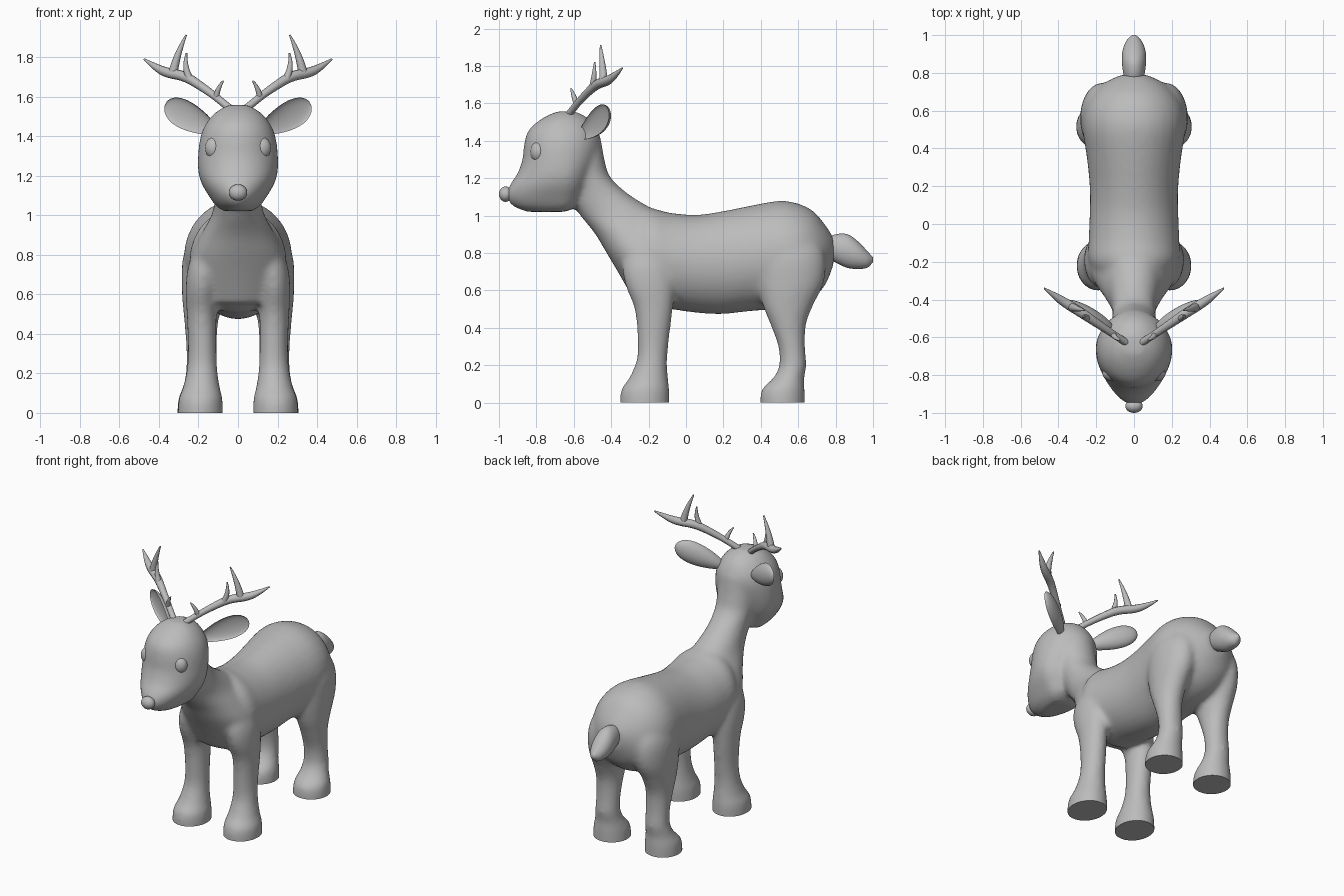
import bpy, bmesh, math
from mathutils import Vector

cube = bpy.data.objects.get("Cube")
if cube:
    bpy.data.objects.remove(cube, do_unlink=True)

TONE = 0.5
grey = bpy.data.materials.new("plain grey")
grey.use_nodes = True
grey.diffuse_color = (TONE, TONE, TONE, 1)
for node in grey.node_tree.nodes:
    if node.type == 'BSDF_PRINCIPLED':
        node.inputs["Base Color"].default_value = (TONE, TONE, TONE, 1)


def add_object(name, data):
    obj = bpy.data.objects.new(name, data)
    bpy.context.scene.collection.objects.link(obj)
    return obj


def finish(obj):
    """Smooth shading with sharp corners kept, and the single colour."""
    obj.data.materials.clear()
    obj.data.materials.append(grey)
    obj.data.shade_smooth()
    obj.data.set_sharp_from_angle(angle=math.radians(50))


def bake(obj):
    """Replace an object by its evaluated mesh."""
    bpy.context.view_layer.update()
    depsgraph = bpy.context.evaluated_depsgraph_get()
    mesh = bpy.data.meshes.new_from_object(obj.evaluated_get(depsgraph))
    name = obj.name
    bpy.data.objects.remove(obj, do_unlink=True)
    return add_object(name, mesh)


def refine(rows, steps=4):
    """Catmull-Rom rows between the given cross-sections."""
    rows = [Vector(r) for r in rows]
    out = []
    for i in range(len(rows) - 1):
        b, c = rows[i], rows[i + 1]
        a, d = rows[max(i - 1, 0)], rows[min(i + 2, len(rows) - 1)]
        for k in range(steps):
            t = k / steps
            out.append(b + (c - a) * t / 2 + (a * 2 - b * 5 + c * 4 - d) * t * t / 2
                       + (b * 3 - a - c * 3 + d) * t ** 3 / 2)
    return out + [rows[-1]]


def loft(bm, rows, axis, mid=None, side=1, count=32):
    """Oval sections: (position, low, high, inner x, outer x) along y or z."""
    rings = []
    for pos, low, high, x0, x1 in refine(rows):
        centre = (low + high) / 2 if mid is None else min(max(mid, low), high)
        ring = []
        for k in range(count):
            a = math.tau * k / count
            s = math.sin(a)
            x = side * ((x0 + x1) / 2 + (x1 - x0) / 2 * math.cos(a))
            v = centre + s * (high - centre if s > 0 else centre - low)
            ring.append(bm.verts.new((x, v, pos) if axis == 'z' else (x, pos, v)))
        rings.append(ring)
    faces = [bm.faces.new(rings[0]), bm.faces.new(rings[-1])]
    for r, q in zip(rings, rings[1:]):
        for k in range(count):
            n = (k + 1) % count
            faces.append(bm.faces.new((r[k], r[n], q[n], q[k])))
    bmesh.ops.recalc_face_normals(bm, faces=faces)


def even(rows):
    """Sections that are symmetric about x = 0."""
    return [(p, a, b, -w, w) for p, a, b, w in rows]


# Body sections
torso = [(-.3, .62, 1.0, .17), (-.2, .52, 1.04, .24), (-.08, .5, 1.015, .24),
         (.06, .48, 1.005, .235), (.2, .474, 1.025, .235), (.35, .49, 1.055, .25),
         (.5, .5, 1.08, .272), (.6, .52, 1.065, .265), (.68, .56, 1.025, .225),
         (.745, .63, .95, .16), (.79, .74, .88, .07)]
neck = [(.55, -.28, 0, .2), (.7, -.365, 0, .24), (.8, -.425, 0, .235),
        (.9, -.485, -.03, .19), (1.0, -.565, -.12, .135), (1.1, -.63, -.285, .115),
        (1.2, -.65, -.4, .12), (1.3, -.66, -.435, .125), (1.42, -.7, -.455, .125)]
head = [(1.02, -.85, -.65, .075), (1.05, -.925, -.58, .115), (1.1, -.96, -.55, .15),
        (1.16, -.945, -.52, .185), (1.22, -.905, -.5, .202), (1.3, -.875, -.47, .203),
        (1.39, -.865, -.455, .192), (1.46, -.84, -.475, .165), (1.52, -.77, -.52, .115),
        (1.558, -.69, -.59, .05)]
fore_leg = [(-.08, -.35, -.09, .075, .305), (.06, -.35, -.088, .077, .302),
            (.13, -.305, -.096, .092, .278), (.23, -.264, -.1, .105, .258),
            (.34, -.26, -.09, .108, .253), (.5, -.275, -.07, .108, .26),
            (.63, -.325, -.06, .1, .265), (.75, -.34, -.07, .08, .25),
            (.9, -.3, -.1, .06, .19)]
hind_leg = [(-.08, .4, .633, .075, .308), (.06, .4, .635, .08, .305),
            (.13, .465, .632, .098, .28), (.2, .498, .645, .108, .265),
            (.3, .493, .637, .108, .262), (.42, .45, .643, .104, .268),
            (.52, .41, .68, .09, .277), (.65, .38, .74, .06, .285),
            (.8, .38, .74, .05, .275), (.95, .45, .66, .08, .2)]

bm = bmesh.new()
loft(bm, even(torso), 'y')
loft(bm, even(neck), 'z')
loft(bm, even(head), 'z', mid=-.66)
for side in (1, -1):
    loft(bm, fore_leg, 'z', side=side)
    loft(bm, hind_leg, 'z', side=side)
mesh = bpy.data.meshes.new("body")
bm.to_mesh(mesh)
bm.free()

# Fuse and soften the body, then cut the feet flat
body = add_object("body", mesh)
remesh = body.modifiers.new("fuse", 'REMESH')
remesh.mode = 'VOXEL'
remesh.voxel_size = .014
soften = body.modifiers.new("soften", 'SMOOTH')
soften.factor = .5
soften.iterations = 16
body = bake(body)
bm = bmesh.new()
bm.from_mesh(body.data)
cut = bmesh.ops.bisect_plane(bm, geom=bm.verts[:] + bm.edges[:] + bm.faces[:],
                             plane_co=(0, 0, 0), plane_no=(0, 0, 1), clear_inner=True)
rim = [e for e in cut["geom_cut"] if isinstance(e, bmesh.types.BMEdge)]
bmesh.ops.holes_fill(bm, edges=rim)
bmesh.ops.recalc_face_normals(bm, faces=bm.faces[:])
bm.to_mesh(body.data)
bm.free()
finish(body)

# Tail
tail = [(.74, .79, .87, .035), (.79, .755, .898, .055), (.86, .722, .902, .064),
        (.92, .715, .862, .06), (.97, .722, .81, .04), (1.0, .752, .776, .01)]
bm = bmesh.new()
loft(bm, even(tail), 'y')
mesh = bpy.data.meshes.new("tail")
bm.to_mesh(mesh)
bm.free()
finish(add_object("tail", mesh))


def ball(name, place):
    """Unit sphere whose points are moved by a rule."""
    bm = bmesh.new()
    bmesh.ops.create_uvsphere(bm, u_segments=32, v_segments=20, radius=1)
    for v in bm.verts:
        v.co = place(v.co.copy())
    bmesh.ops.recalc_face_normals(bm, faces=bm.faces[:])
    mesh = bpy.data.meshes.new(name)
    bm.to_mesh(mesh)
    bm.free()
    finish(add_object(name, mesh))


# Nose
ball("nose", lambda p: Vector((p.x * .046, p.y * .036 - .964, p.z * .041 + 1.115)))

# Antler branches: points with thickness
beam = [(.03, -.635, 1.53, .02), (.1, -.59, 1.59, .018), (.19, -.53, 1.655, .022),
        (.27, -.475, 1.705, .026), (.36, -.42, 1.72, .026), (.42, -.38, 1.75, .018),
        (.475, -.34, 1.79, .004)]
brow_tine = [(.11, -.585, 1.595, .016), (.105, -.6, 1.64, .014), (.074, -.615, 1.68, .004)]
short_tine = [(.24, -.5, 1.68, .02), (.275, -.49, 1.745, .016), (.26, -.488, 1.82, .004)]
tall_tine = [(.33, -.44, 1.71, .024), (.315, -.445, 1.8, .02), (.262, -.457, 1.912, .004)]

for side, label in ((1, "left"), (-1, "right")):
    # Eye, flattened along its outward direction
    ball(label + "_eye", lambda p: Vector((side * (.117 + p.x * .05), -.79 - p.y * .042,
                                           1.34 + p.z * .057)))

    # Ear, a leaf with a hollow front
    along = Vector((.78, .475, .405)).normalized()
    front = Vector((.52, -.854, 0))
    across = front.cross(along).normalized()

    def ear_point(p):
        depth = -.022 * p.z if p.z > 0 else .05 * p.z
        co = (Vector((.235, -.495, 1.49)) + along * p.x * .172
              + across * p.y * .084 * (.82 + .3 * p.x) + front * depth)
        return Vector((co.x * side, co.y, co.z))
    ball(label + "_ear", ear_point)

    # Antler
    curve = bpy.data.curves.new(label + "_antler", 'CURVE')
    curve.dimensions = '3D'
    curve.bevel_depth = 1
    curve.bevel_resolution = 3
    curve.use_fill_caps = True
    for branch in (beam, brow_tine, short_tine, tall_tine):
        spline = curve.splines.new('NURBS')
        spline.points.add(len(branch) - 1)
        for point, (x, y, z, r) in zip(spline.points, branch):
            point.co = (x * side, y, z, 1)
            point.radius = r
        spline.order_u = 3
        spline.use_endpoint_u = True
        spline.resolution_u = 6
    finish(bake(add_object(label + "_antler", curve)))
